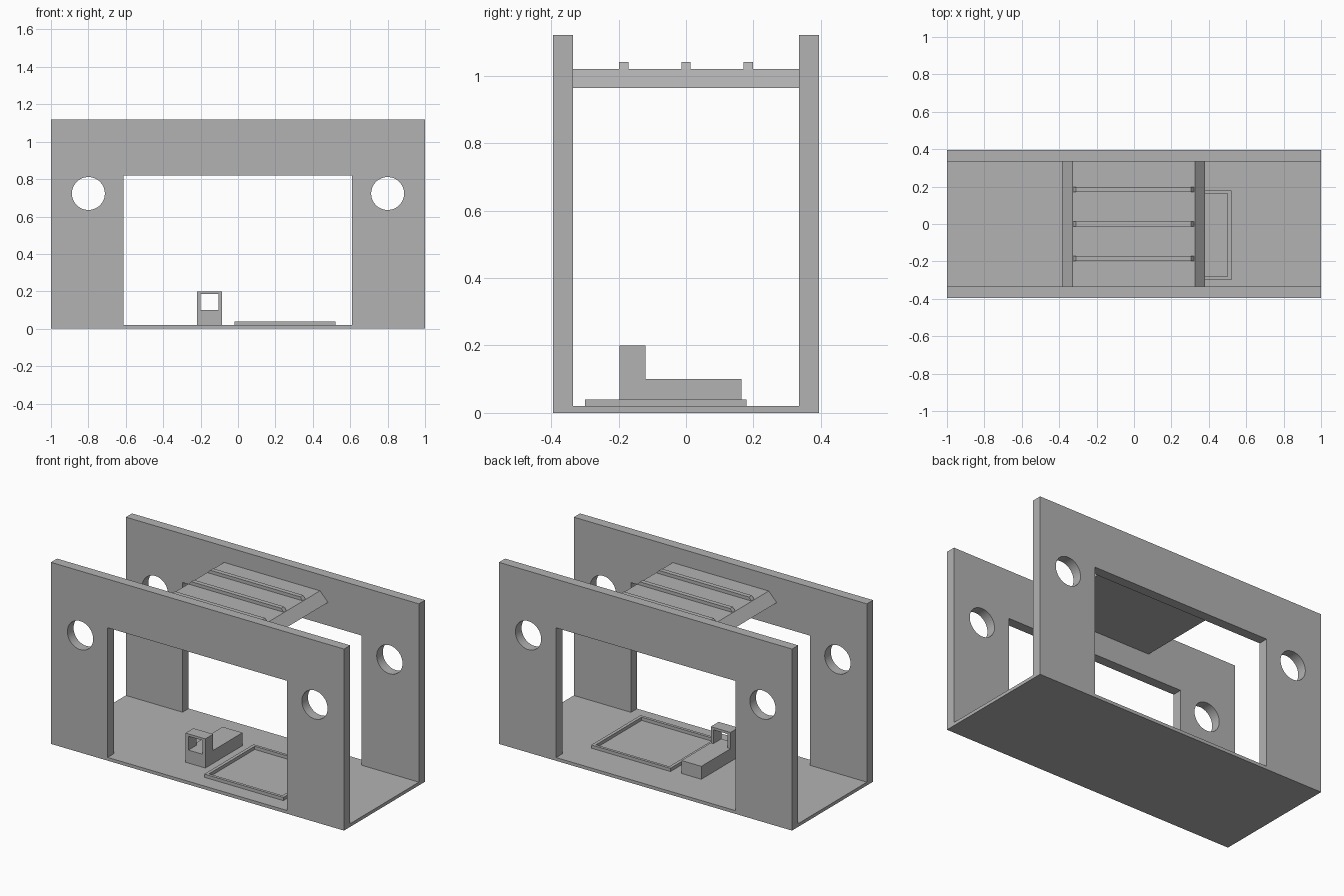
import bpy
import bmesh
from math import radians

if "Cube" in bpy.data.objects:
    bpy.data.objects.remove(bpy.data.objects["Cube"], do_unlink=True)

grey = bpy.data.materials.new("plain grey")
grey.use_nodes = True
colour = (0.45, 0.45, 0.45, 1)
grey.diffuse_color = colour
grey.node_tree.nodes["Principled BSDF"].inputs["Base Color"].default_value = colour


def prism(name, profile, y0, y1):
    """Extrude an (x, z) outline along y."""
    bm = bmesh.new()
    face = bm.faces.new([bm.verts.new((x, y0, z)) for x, z in profile])
    out = bmesh.ops.extrude_face_region(bm, geom=[face])
    moved = [v for v in out["geom"] if isinstance(v, bmesh.types.BMVert)]
    bmesh.ops.translate(bm, verts=moved, vec=(0, y1 - y0, 0))
    bmesh.ops.recalc_face_normals(bm, faces=bm.faces)
    mesh = bpy.data.meshes.new(name)
    bm.to_mesh(mesh)
    bm.free()
    mesh.materials.append(grey)
    obj = bpy.data.objects.new(name, mesh)
    bpy.context.collection.objects.link(obj)
    return obj


def box(name, x0, x1, y0, y1, z0, z1):
    return prism(name, [(x0, z0), (x1, z0), (x1, z1), (x0, z1)], y0, y1)


def cut(obj, cutter):
    """Subtract the cutter, then discard it."""
    mod = obj.modifiers.new("cut", "BOOLEAN")
    mod.operation = "DIFFERENCE"
    mod.solver = "EXACT"
    mod.object = cutter
    cutter.hide_render = True
    bpy.context.view_layer.objects.active = obj
    bpy.ops.object.modifier_apply(modifier=mod.name)
    bpy.data.objects.remove(cutter, do_unlink=True)


def select_only(obj):
    bpy.ops.object.select_all(action="DESELECT")
    obj.select_set(True)
    bpy.context.view_layer.objects.active = obj


# Front and back walls with a wide opening and two round holes
INNER, OUTER = 0.335, 0.395
for name, y0, y1 in (("front_wall", -OUTER, -INNER), ("back_wall", INNER, OUTER)):
    wall = box(name, -1, 1, y0, y1, 0, 1.12)
    cut(wall, box("opening_cutter", -0.613, 0.61, y0 - 0.1, y1 + 0.1, 0.02, 0.82))
    for x in (-0.8, 0.8):
        bpy.ops.mesh.primitive_cylinder_add(vertices=64, radius=0.088, depth=0.3,
                                            location=(x, (y0 + y1) / 2, 0.723),
                                            rotation=(radians(90), 0, 0))
        hole = bpy.context.object
        hole.data.materials.append(grey)
        cut(wall, hole)
    select_only(wall)
    bpy.ops.object.shade_smooth_by_angle(angle=radians(30))

# Floor
box("floor", -1, 1, -INNER, INNER, 0, 0.02)

# Raised bridge with sloping ends, and the ridges across its top
prism("bridge", [(-0.385, 0.963), (0.38, 0.963), (0.325, 1.02), (-0.33, 1.02)],
      -INNER, INNER)
for name, y in (("front_ridge", -0.185), ("middle_ridge", 0), ("back_ridge", 0.185)):
    prism(name, [(-0.33, 1.015), (0.325, 1.015), (0.305, 1.04), (-0.31, 1.04)],
          y - 0.014, y + 0.014)

# Block with an upright, square-holed post
box("block_base", -0.22, -0.085, -0.12, 0.165, 0.02, 0.1)
post = box("block_post", -0.22, -0.085, -0.197, -0.12, 0.02, 0.2)
cut(post, box("post_cutter", -0.2, -0.103, -0.3, 0, 0.1, 0.185))

# Low rectangular rim on the floor
rim = box("floor_rim", -0.02, 0.52, -0.3, 0.18, 0.02, 0.04)
cut(rim, box("rim_cutter", 0, 0.5, -0.282, 0.163, 0, 0.1))
